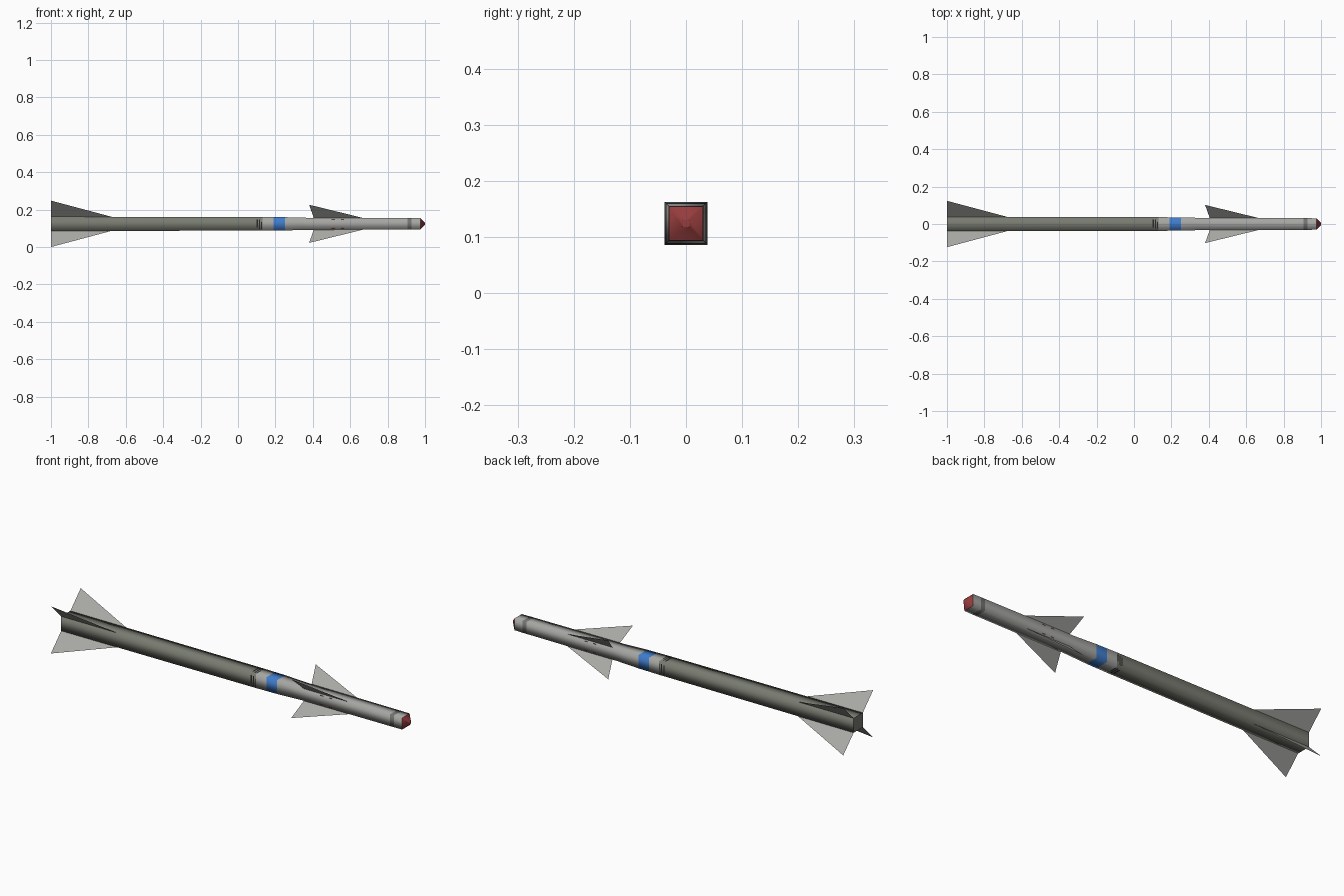
import bpy, bmesh, math

if "Cube" in bpy.data.objects:
    bpy.data.objects.remove(bpy.data.objects["Cube"])

AXIS_Z = 0.124


def material(name, rgb):
    m = bpy.data.materials.new(name)
    m.diffuse_color = (*rgb, 1)
    m.use_nodes = True
    m.node_tree.nodes["Principled BSDF"].inputs["Base Color"].default_value = m.diffuse_color
    return m


OLIVE = material("olive grey", (0.19, 0.20, 0.165))
PALE = material("pale grey", (0.38, 0.38, 0.365))
FIN = material("fin grey", (0.40, 0.40, 0.38))
BLUE = material("blue", (0.05, 0.20, 0.60))
BLACK = material("black", (0.02, 0.02, 0.02))
DARK = material("dark grey", (0.17, 0.17, 0.165))
RED = material("red", (0.30, 0.045, 0.045))


def make(name, bm, mats):
    me = bpy.data.meshes.new(name)
    bm.to_mesh(me)
    bm.free()
    for m in mats:
        me.materials.append(m)
    ob = bpy.data.objects.new(name, me)
    ob.location.z = AXIS_Z
    bpy.context.collection.objects.link(ob)
    return ob


def square_tube(name, stations, mats, cap_start=False, cap_end=False):
    """Smooth four-sided tube; stations are (x, half width, material index)."""
    bm = bmesh.new()
    rings = [[bm.verts.new((x, a * r, b * r))
              for a, b in ((-1, -1), (1, -1), (1, 1), (-1, 1))] for x, r, _ in stations]
    for i in range(len(rings) - 1):
        for k in range(4):
            j = (k + 1) % 4
            f = bm.faces.new((rings[i][k], rings[i][j], rings[i + 1][j], rings[i + 1][k]))
            f.smooth = True
            f.material_index = stations[i][2]
    for ring, wanted in ((rings[0], cap_start), (rings[-1], cap_end)):
        if wanted:
            cap = bm.faces.new(ring)
            for e in cap.edges:
                e.smooth = False
    bmesh.ops.recalc_face_normals(bm, faces=bm.faces)
    return make(name, bm, mats)


def fins(name, outline):
    """Four thin fins on the corners of the body; outline is (x, offset in y and z)."""
    bm = bmesh.new()
    for sy in (-1, 1):
        for sz in (-1, 1):
            bm.faces.new([bm.verts.new((x, sy * r, sz * r)) for x, r in outline])
    return make(name, bm, [FIN])


def marks(name, rects, half, mat, sides=range(4)):
    """Small painted plates on the sides; rects are (x0, x1, v0, v1)."""
    bm = bmesh.new()
    for s in sides:
        c, n = round(math.cos(s * math.pi / 2)), round(math.sin(s * math.pi / 2))
        for x0, x1, v0, v1 in rects:
            # side 0 faces -y, the others are turned round the long axis
            pts = [(x, -half, v) for x, v in ((x0, v0), (x1, v0), (x1, v1), (x0, v1))]
            bm.faces.new([bm.verts.new((x, y * c - z * n, y * n + z * c)) for x, y, z in pts])
    return make(name, bm, [mat])


# Body: motor section, then the blue-banded front section narrowing to the seeker
square_tube("motor_body", [(-1, 0.038, 0), (0.13, 0.0365, 0)], [OLIVE], cap_start=True)
square_tube("front_body", [(0.13, 0.0365, 0), (0.19, 0.036, 1), (0.25, 0.0355, 0),
                           (0.38, 0.032, 0), (0.905, 0.031, 2), (0.928, 0.031, 0),
                           (0.975, 0.0305, 0)], [PALE, BLUE, DARK])

# Seeker tip
square_tube("nose_tip", [(0.975, 0.0305, 0), (1.0, 0.006, 0)], [RED], cap_end=True)

# Fins
fins("tail_fins", [(-1, 0.036), (-0.67, 0.036), (-1, 0.124)])
fins("front_fins", [(0.405, 0.032), (0.67, 0.031), (0.38, 0.102)])

# Painted details
marks("joint_stripes", [(0.098, 0.106, -0.020, 0.024), (0.112, 0.118, -0.024, 0.024),
                        (0.124, 0.129, -0.024, 0.010)], 0.0372, BLACK)
brackets = []
for s in (-1, 1):
    for x in (0.50, 0.55):
        brackets.append((x, x + 0.018, s * 0.022 - 0.002, s * 0.022 + 0.002))
marks("red_panel_marks", brackets, 0.0324, RED, sides=(0, 2))
